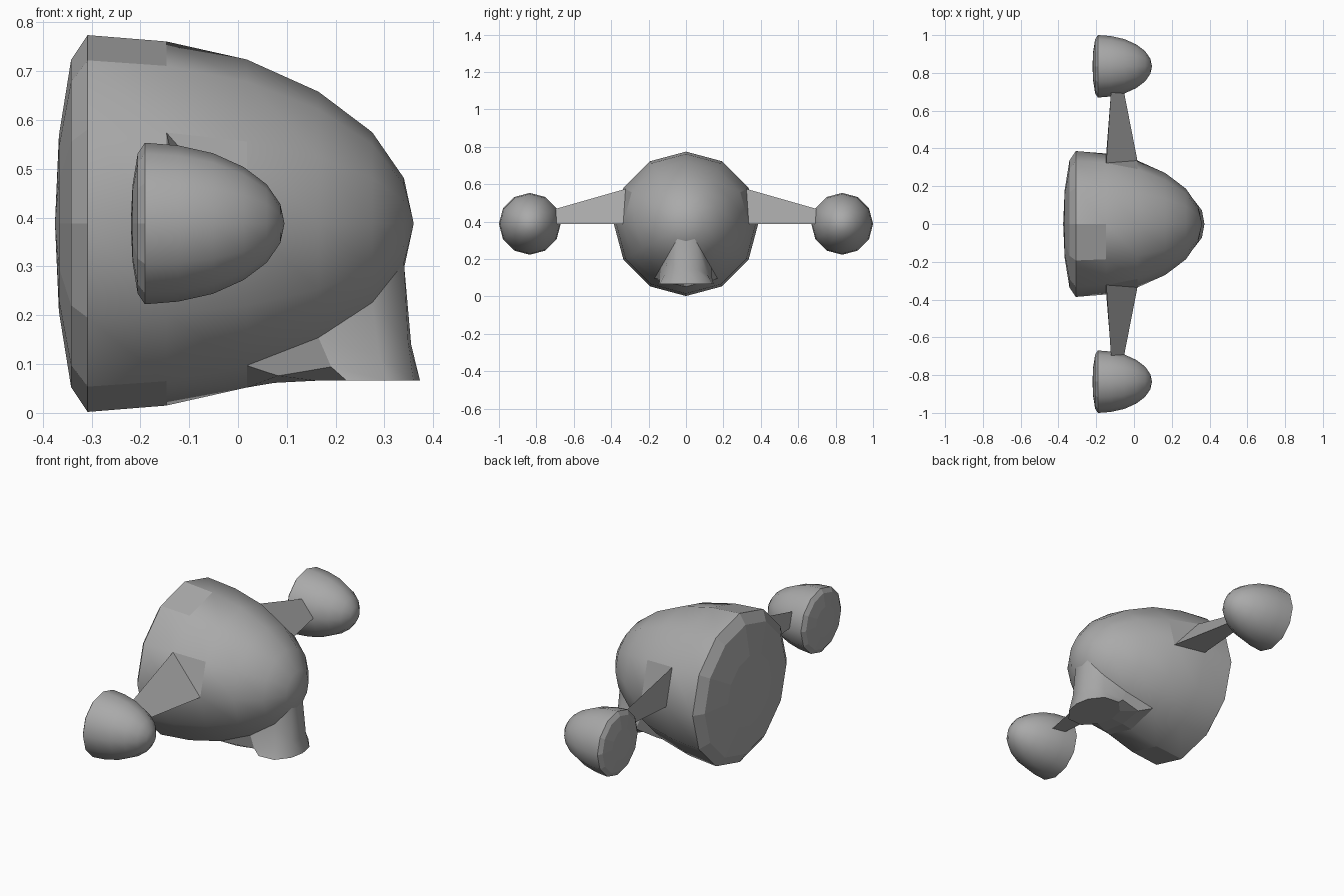
import bpy
from math import sin, cos, radians
from mathutils import Vector

if "Cube" in bpy.data.objects:
    bpy.data.objects.remove(bpy.data.objects["Cube"])

grey = bpy.data.materials.new("plain_grey")
grey.use_nodes = True
grey.diffuse_color = (0.4, 0.4, 0.4, 1)
grey.node_tree.nodes["Principled BSDF"].inputs["Base Color"].default_value = (0.4, 0.4, 0.4, 1)

SIDES = 12
AXIS_Z = 0.388
# Hull profile along x: (x, radius), from the back centre to the nose
PROFILE = [(-0.375, 0), (-0.367, 0.18), (-0.342, 0.335), (-0.308, 0.386),
           (-0.147, 0.373), (0.018, 0.336), (0.165, 0.27), (0.275, 0.187),
           (0.34, 0.093), (0.36, 0)]
POD_SCALE = 0.4286
POD_POS = Vector((-0.059, 0.835, AXIS_Z))


def make(name, verts, faces, is_smooth):
    mesh = bpy.data.meshes.new(name)
    mesh.from_pydata([tuple(v) for v in verts], [], faces)
    mesh.validate()
    mesh.materials.append(grey)
    for p in mesh.polygons:
        p.use_smooth = is_smooth(p)
    ob = bpy.data.objects.new(name, mesh)
    bpy.context.collection.objects.link(ob)
    return ob


def hull_point(ring, step, centre, scale=1.0):
    """Point on the hull; step counts 30 degree turns from +y towards +z."""
    x, r = PROFILE[ring]
    a = radians(30 * step)
    return centre + scale * Vector((x, r * cos(a), r * sin(a)))


def hull(name, centre, scale, is_smooth):
    """Revolved shell with a blunt back and a rounded nose."""
    last = len(PROFILE) - 1
    verts = [hull_point(0, 0, centre, scale)]
    for ring in range(1, last):
        verts += [hull_point(ring, s, centre, scale) for s in range(SIDES)]
    verts.append(hull_point(last, 0, centre, scale))
    tip = len(verts) - 1
    faces = []
    for s in range(SIDES):
        t = (s + 1) % SIDES
        faces.append((0, 1 + t, 1 + s))
        for ring in range(last - 2):
            a, b = 1 + ring * SIDES, 1 + (ring + 1) * SIDES
            faces.append((a + s, a + t, b + t, b + s))
        faces.append((tip - SIDES + s, tip - SIDES + t, tip))
    return make(name, verts, faces, is_smooth)


# Main body, with a flat bevelled rim and a few flat panels
body_centre = Vector((0, 0, AXIS_Z))


def body_smooth(p):
    c = p.center
    if c.x < -0.31:
        return False
    band = c.x < -0.147
    panel = band and abs(c.z - AXIS_Z) > 0.33 and c.y < 0
    strut_seat = -0.147 < c.x < 0.018 and 0.05 < c.z - AXIS_Z < 0.13
    return not (panel or strut_seat)


hull("body", body_centre, 1.0, body_smooth)

# Side pods and the triangular struts that carry them
for side, word in ((-1, "front"), (1, "back")):
    pos = Vector((POD_POS.x, POD_POS.y * side, POD_POS.z))
    hull(word + "_pod", pos, POD_SCALE, lambda p: p.center.x > -0.192)

    root, end = (0, 6) if side > 0 else (6, 0)
    up = 1 if side > 0 else -1
    verts = []
    for centre, step, turn, scale in ((body_centre, root, up, 1.0),
                                      (pos, end, -up, POD_SCALE)):
        verts += [hull_point(4, step + turn, centre, scale),
                  hull_point(5, step, centre, scale),
                  hull_point(4, step, centre, scale)]
    faces = [(0, 1, 4, 3), (1, 2, 5, 4), (2, 0, 3, 5), (2, 1, 0), (3, 4, 5)]
    if side < 0:
        faces = [f[::-1] for f in faces]
    make(word + "_strut", verts, faces, lambda p: False)

# Foot: flares from the lower nose of the body down to a flat oval sole
half = [(8, 9.0), (8, 10), (7, 10), (6, 10), (5, 10), (5, 9)]
half_angles = [0, 28, 65, 108, 148, 180]
top, sole = [], []
for (ring, step), deg in zip(half, half_angles):
    a = radians(deg)
    top.append(hull_point(ring, step, body_centre))
    sole.append(Vector((0.258 + 0.115 * cos(a), 0.155 * sin(a), 0.066)))
mirror = Vector((1, -1, 1))
top += [v * mirror for v in top[-2:0:-1]]
sole += [v * mirror for v in sole[-2:0:-1]]
middle = []
for a, b in zip(top, sole):
    m = a.lerp(b, 0.45)
    m.z = a.z + (b.z - a.z) * 0.68
    middle.append(m)
n = len(top)
faces = [tuple(reversed(range(2 * n, 3 * n)))]
for k in (0, n):
    for i in range(n):
        j = (i + 1) % n
        faces.append((k + i, k + n + i, k + n + j, k + j))
make("foot", top + middle + sole, faces,
     lambda p: len(p.vertices) == 4 and p.center.x > 0.2)
